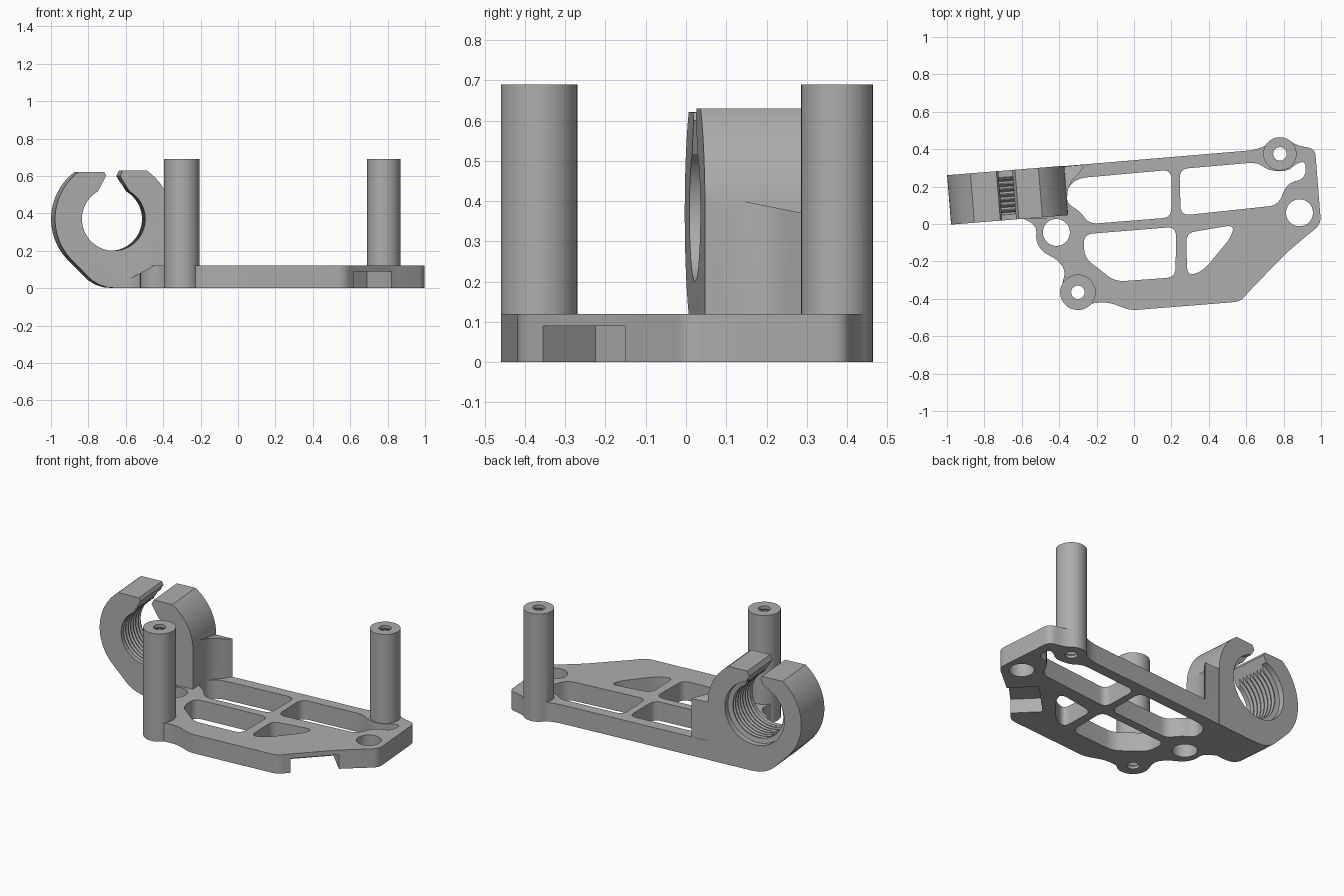
import bpy, bmesh
from math import sin, cos, pi, radians
from mathutils import Matrix, Vector

if "Cube" in bpy.data.objects:
    bpy.data.objects.remove(bpy.data.objects["Cube"])

grey = bpy.data.materials.new("plain grey")
grey.use_nodes = True
colour = (0.42, 0.42, 0.42, 1)
grey.diffuse_color = colour
grey.node_tree.nodes["Principled BSDF"].inputs["Base Color"].default_value = colour


def make_object(name, bm):
    bmesh.ops.recalc_face_normals(bm, faces=bm.faces)
    mesh = bpy.data.meshes.new(name)
    bm.to_mesh(mesh)
    bm.free()
    mesh.materials.append(grey)
    obj = bpy.data.objects.new(name, mesh)
    bpy.context.collection.objects.link(obj)
    return obj


def rounded(points, reach, steps=6):
    """Replace every corner by a small quadratic curve."""
    out = []
    pts = [Vector(p) for p in points]
    for i, p in enumerate(pts):
        ends = []
        for q in (pts[i - 1], pts[(i + 1) % len(pts)]):
            d = q - p
            ends.append(p + d.normalized() * min(reach, d.length * 0.48))
        a, b = ends
        for s in range(steps + 1):
            t = s / steps
            out.append(a * (1 - t) ** 2 + p * 2 * t * (1 - t) + b * t * t)
    return out


def prism(name, points, low, high):
    bm = bmesh.new()
    face = bm.faces.new([bm.verts.new((p[0], p[1], low)) for p in points])
    new = bmesh.ops.extrude_face_region(bm, geom=[face])["geom"]
    top = [v for v in new if isinstance(v, bmesh.types.BMVert)]
    bmesh.ops.translate(bm, verts=top, vec=(0, 0, high - low))
    return make_object(name, bm)


def lathe(name, profile, x, y, sides=48):
    """Turn (radius, z) steps around a vertical axis, with closed ends."""
    bm = bmesh.new()
    rings = [[bm.verts.new((x + r * cos(2 * pi * k / sides), y + r * sin(2 * pi * k / sides), z))
              for k in range(sides)] for r, z in profile]
    for a, b in zip(rings, rings[1:]):
        for k in range(sides):
            j = (k + 1) % sides
            bm.faces.new((a[k], a[j], b[j], b[k]))
    bm.faces.new(rings[0])
    bm.faces.new(rings[-1])
    return make_object(name, bm)


def thread(inner, outer, start, pitch, turns):
    steps = []
    for k in range(turns):
        z = start + k * pitch
        steps += [(inner, z), (inner, z + pitch * 0.2), (outer, z + pitch * 0.6)]
    return steps + [(inner, start + turns * pitch)]


def combine(target, tool, operation):
    mod = target.modifiers.new(operation.lower(), 'BOOLEAN')
    mod.operation, mod.solver, mod.object = operation, 'EXACT', tool
    bpy.context.view_layer.objects.active = target
    bpy.ops.object.modifier_apply(modifier=mod.name)
    bpy.data.objects.remove(tool)


# Base plate
THICK = 0.12
outline = [(-0.62, 0.289), (0.64, 0.395), (0.71, 0.42), (0.74, 0.455), (0.82, 0.455), (0.87, 0.42),
           (0.968, 0.402), (1.0, 0.0), (0.82, -0.15), (0.62, -0.355), (0.57, -0.415),
           (-0.02, -0.462), (-0.13, -0.42), (-0.2, -0.42), (-0.3, -0.44), (-0.39, -0.34),
           (-0.365, -0.25), (-0.41, -0.19), (-0.49, -0.15), (-0.525, -0.09), (-0.52, -0.02),
           (-0.56, 0.015), (-0.62, 0.04)]
body = prism("bracket_body", rounded(outline, 0.04), 0, THICK)

# Lightening windows
windows = [
    [(-0.3, 0.245), (0.2, 0.29), (0.2, 0.035), (-0.24, 0.0), (-0.29, 0.07), (-0.36, 0.11), (-0.36, 0.19)],
    [(0.243, 0.294), (0.66, 0.33), (0.72, 0.285), (0.82, 0.28), (0.87, 0.325), (0.92, 0.335),
     (0.915, 0.24), (0.82, 0.22), (0.77, 0.1), (0.25, 0.045)],
    [(-0.27, -0.055), (0.225, -0.015), (0.222, -0.285), (-0.1, -0.308), (-0.265, -0.18)],
    [(0.278, -0.048), (0.535, -0.005), (0.52, -0.07), (0.37, -0.25), (0.285, -0.28)],
]
for pts in windows:
    combine(body, prism("window_cutter", rounded(pts, 0.05), -0.1, 0.2), 'DIFFERENCE')

# Slot under the sloping front right edge
slot = [(0.72, -0.455), (0.92, -0.25), (0.69, -0.02), (0.49, -0.225)]
combine(body, prism("slot_cutter", slot, -0.1, 0.09), 'DIFFERENCE')

# Sloping shoulder beside the clamp
wedge = prism("shoulder_cutter", [(-0.45, THICK), (-0.7, -0.015), (-0.7, 0.2), (-0.45, 0.2)], -0.03, 0.3)
wedge.data.transform(Matrix.Rotation(pi / 2, 4, 'X'))
combine(body, wedge, 'DIFFERENCE')

# Open clamp ring, drawn as a front profile and turned to its tilted axis
R, CZ, DEPTH = 0.314, 0.37, 0.265


def arc(start, end, steps):
    angles = [radians(start + (end - start) * k / steps) for k in range(steps + 1)]
    return [(R * cos(a), CZ + R * sin(a)) for a in angles]


foot = [(-0.12, 0.045), (-0.08, 0.02), (-0.035, 0.005), (0.02, 0)]
lips = [(0.05, 0.63), (0.035, 0.6), (0.085, 0.517), (0, CZ),
        (-0.085, 0.517), (-0.04, 0.6), (-0.05, 0.62)]
ring = prism("clamp_ring", [(R, 0)] + arc(0, 56, 16) + lips + arc(127, 225, 28) + foot, -DEPTH, 0)
bore_steps = [(0.2, -DEPTH - 0.02), (0.2, -DEPTH + 0.035)] + thread(0.17, 0.19, -0.225, 0.028, 7) + [(0.17, 0.02)]
bore = lathe("clamp_bore_cutter", bore_steps, 0, CZ, 64)
place = (Matrix.Translation((-0.665, 0.022, 0)) @ Matrix.Rotation(radians(4.6), 4, 'Z')
         @ Matrix.Rotation(pi / 2, 4, 'X'))
for part in (ring, bore):
    part.data.transform(place)
combine(ring, bore, 'DIFFERENCE')
combine(body, ring, 'UNION')

# Gusset between clamp and plate
gusset = prism("gusset", [(-0.42, 0.303), (-0.262, 0.318), (-0.3, 0.262), (-0.33, 0.235),
                          (-0.352, 0.19), (-0.36, 0.13), (-0.42, 0.12)], 0, 0.4)
for v in gusset.data.vertices:
    if v.co.z > 0.1:
        v.co.z = 0.4 - 0.2 * (v.co.y - 0.14)
combine(body, gusset, 'UNION')

# Posts with threaded bores
TOP = 0.69
for x, y, r in ((-0.3, -0.365, 0.095), (0.78, 0.375, 0.089)):
    combine(body, lathe("post", [(r, 0), (r, TOP)], x, y), 'UNION')
    steps = [(0.036, -0.05)] + thread(0.036, 0.046, 0.01, 0.03, 22) + [(0.036, 0.75)]
    combine(body, lathe("post_bore_cutter", steps, x, y, 24), 'DIFFERENCE')

# Plain mounting holes
for x, y in ((-0.415, -0.045), (0.885, 0.06)):
    combine(body, lathe("hole_cutter", [(0.072, -0.05), (0.072, 0.2)], x, y), 'DIFFERENCE')

bpy.ops.object.select_all(action='DESELECT')
body.select_set(True)
bpy.context.view_layer.objects.active = body
bpy.ops.object.shade_smooth_by_angle(angle=radians(30))
